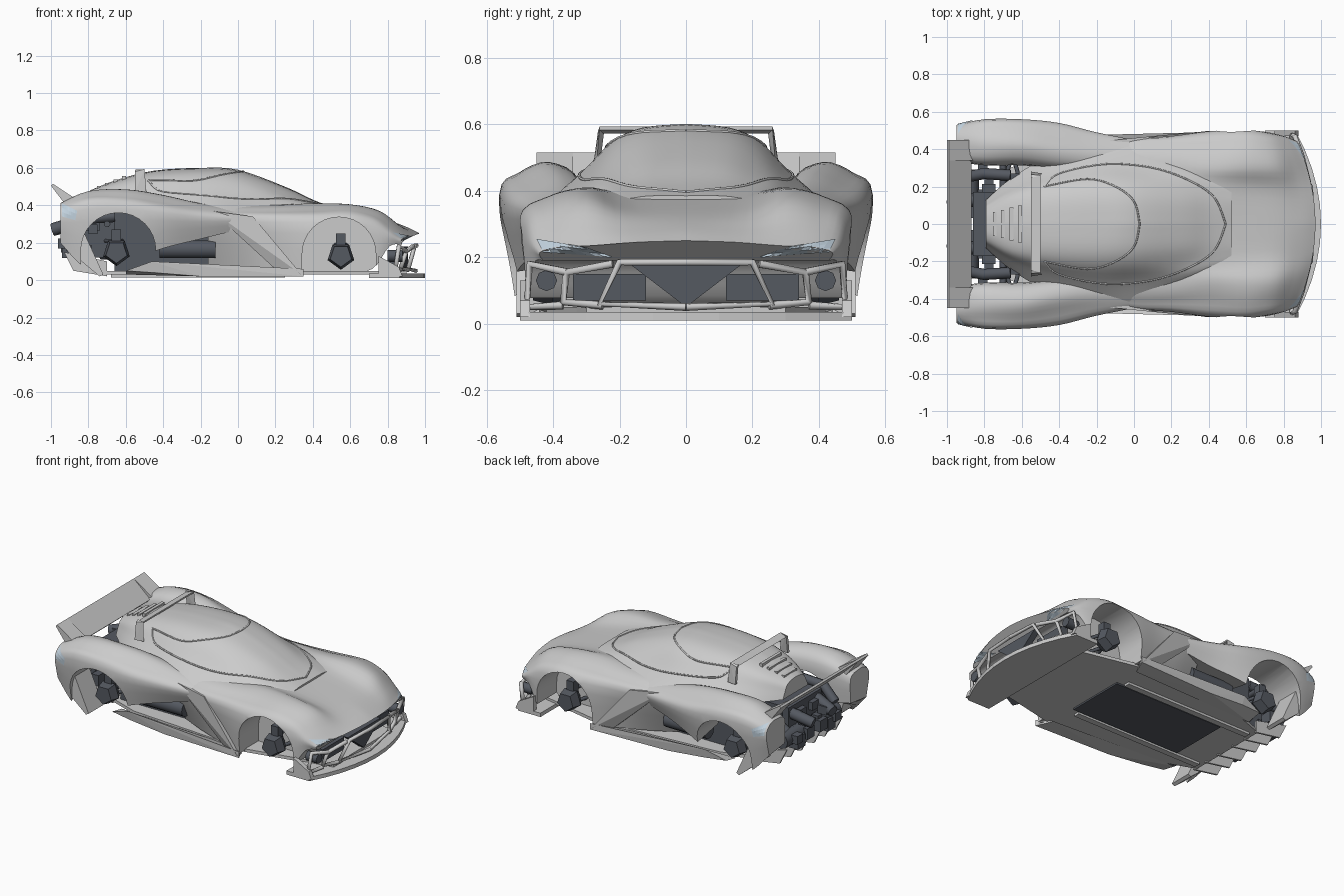
import bpy, bmesh, math, random
from mathutils import Vector
from mathutils.bvhtree import BVHTree

if "Cube" in bpy.data.objects:
    bpy.data.objects.remove(bpy.data.objects["Cube"])

random.seed(4)


def material(name, rgb):
    m = bpy.data.materials.new(name)
    m.diffuse_color = (*rgb, 1)
    m.use_nodes = True
    m.node_tree.nodes["Principled BSDF"].inputs["Base Color"].default_value = m.diffuse_color
    return m


DARK = material("dark_metal", (0.09, 0.10, 0.12))
GLASS = material("light_glass", (0.55, 0.66, 0.75))


def smooth(ob, angle=35):
    bpy.ops.object.select_all(action='DESELECT')
    ob.select_set(True)
    bpy.context.view_layer.objects.active = ob
    bpy.ops.object.shade_smooth_by_angle(angle=math.radians(angle))


def finish(name, bm, mat=None, mirror=False):
    bmesh.ops.recalc_face_normals(bm, faces=bm.faces)
    me = bpy.data.meshes.new(name)
    bm.to_mesh(me)
    bm.free()
    ob = bpy.data.objects.new(name, me)
    bpy.context.collection.objects.link(ob)
    if mat:
        me.materials.append(mat)
    if mirror:
        ob.modifiers.new("mirror", 'MIRROR').use_axis = (False, True, False)
    return ob


def spline(p, n):
    out = []
    for i in range(len(p) - 1):
        a, b, c, d = p[max(i - 1, 0)], p[i], p[i + 1], p[min(i + 2, len(p) - 1)]
        for k in range(n):
            t = k / n
            out.append(0.5 * (2 * b + (c - a) * t + (2 * a - 5 * b + 4 * c - d) * t * t
                              + (3 * b - a - 3 * c + d) * t ** 3))
    return out + [p[-1]]


def nose_bend(v):
    t = min(max((v.x - 0.6) / 0.35, 0), 1)
    return Vector((v.x - 0.5 * v.y ** 2 * t, v.y, v.z))


def loft(name, stations, symmetric=True, n=4, mat=None, mirror=False):
    """Closed skin through (x, [(y, z)...]) sections."""
    rows = [spline([Vector((x, y, z)) for y, z in pts], n) for x, pts in stations]
    cols = [spline(list(c), n) for c in zip(*rows)]
    rings = []
    for half in zip(*cols):
        ring = [nose_bend(v) for v in half]
        if symmetric:
            ring += [Vector((v.x, -v.y, v.z)) for v in reversed(ring[1:])]
        rings.append(ring)
    bm = bmesh.new()
    vs = [[bm.verts.new(v) for v in r] for r in rings]
    k = len(vs[0])
    for a, b in zip(vs, vs[1:]):
        for i in range(k):
            bm.faces.new((a[i], a[(i + 1) % k], b[(i + 1) % k], b[i]))
    bm.faces.new(vs[0])
    bm.faces.new(vs[-1])
    return finish(name, bm, mat, mirror)


def hull(name, pts, mat=None, mirror=True):
    bm = bmesh.new()
    for p in pts:
        bm.verts.new(p)
    bmesh.ops.convex_hull(bm, input=bm.verts)
    return finish(name, bm, mat, mirror)


def prism(name, prof, lo, hi, axis='y', mat=None, mirror=False):
    """Extrude a 2D outline along y (xz outline) or z (xy outline)."""
    put = (lambda a, b, h: (a, h, b)) if axis == 'y' else (lambda a, b, h: (a, b, h))
    bm = bmesh.new()
    f = bm.faces.new([bm.verts.new(put(a, b, lo)) for a, b in prof])
    ext = bmesh.ops.extrude_face_region(bm, geom=[f])["geom"]
    d = Vector(put(0, 0, hi - lo))
    bmesh.ops.translate(bm, vec=d, verts=[g for g in ext if isinstance(g, bmesh.types.BMVert)])
    return finish(name, bm, mat, mirror)


def box(name, x0, x1, y0, y1, z0, z1, mat=None, mirror=False):
    return prism(name, [(x0, z0), (x1, z0), (x1, z1), (x0, z1)], y0, y1, 'y', mat, mirror)


def tube(name, pts, r, mat=None, mirror=True, res=1):
    cu = bpy.data.curves.new(name, 'CURVE')
    cu.dimensions, cu.bevel_depth, cu.bevel_resolution, cu.use_fill_caps = '3D', r, res, True
    for s in ((1, -1) if mirror else (1,)):
        sp = cu.splines.new('POLY')
        sp.points.add(len(pts) - 1)
        for q, (x, y, z) in zip(sp.points, pts):
            q.co = (x, y * s, z, 1)
    if mat:
        cu.materials.append(mat)
    ob = bpy.data.objects.new(name, cu)
    bpy.context.collection.objects.link(ob)


def cut_arch(ob, cx, cz, r, y0, y1):
    prof = [(cx + r, -0.1)] + [(cx + r * math.cos(i * math.pi / 16), cz + r * math.sin(i * math.pi / 16))
                               for i in range(17)] + [(cx - r, -0.1)]
    cutter = prism("arch_cutter", prof, y0, y1)
    mod = ob.modifiers.new("arch", 'BOOLEAN')
    mod.operation, mod.solver, mod.object = 'DIFFERENCE', 'EXACT', cutter
    bpy.context.view_layer.objects.active = ob
    bpy.ops.object.modifier_move_to_index(modifier="arch", index=0)
    bpy.ops.object.modifier_apply(modifier="arch")
    bpy.data.objects.remove(cutter)


def tree(ob):
    return BVHTree.FromPolygons([v.co for v in ob.data.vertices], [p.vertices for p in ob.data.polygons])


def patch(name, bvh, corners, direction, mat):
    """Thin panel laid on a surface by ray casting a bilinear quad."""
    d = Vector(direction)
    a, b, c, e = (Vector(p) for p in corners)
    bm, g = bmesh.new(), {}
    for i in range(9):
        for j in range(4):
            u, w = i / 8, j / 3
            p = (a * (1 - u) + b * u) * (1 - w) + (e * (1 - u) + c * u) * w
            hit = bvh.ray_cast(p, d)[0]
            if hit:
                g[i, j] = bm.verts.new(hit - d * 0.005)
    for i in range(8):
        for j in range(3):
            q = [(i, j), (i + 1, j), (i + 1, j + 1), (i, j + 1)]
            if all(k in g for k in q):
                bm.faces.new([g[k] for k in q])
    return finish(name, bm, mat, True)


# front clip, hood, fenders and doors
body = loft("front_body", [
    (0.97, [(0, .25), (.15, .245), (.28, .235), (.38, .23), (.44, .215), (.43, .19)]),
    (0.90, [(0, .285), (.17, .28), (.30, .29), (.40, .28), (.465, .25), (.46, .18)]),
    (0.78, [(0, .325), (.18, .33), (.30, .37), (.41, .345), (.485, .29), (.485, .06)]),
    (0.60, [(0, .36), (.19, .365), (.30, .405), (.42, .38), (.505, .31), (.50, .05)]),
    (0.40, [(0, .39), (.20, .395), (.30, .41), (.41, .375), (.495, .31), (.485, .04)]),
    (0.20, [(0, .40), (.20, .40), (.33, .40), (.41, .37), (.47, .31), (.43, .05)]),
    (0.00, [(0, .40), (.20, .40), (.33, .40), (.41, .37), (.455, .31), (.37, .06)]),
    (-.16, [(0, .40), (.20, .40), (.32, .40), (.38, .37), (.42, .31), (.31, .07)])])
for s in (1, -1):
    cut_arch(body, 0.54, 0.14, 0.197, *sorted((0.28 * s, 0.7 * s)))
smooth(body)

# teardrop canopy and tail
cabin = loft("canopy", [
    (.52, [(0, .385), (.10, .385), (.15, .38), (.20, .37), (.22, .35)]),
    (.40, [(0, .43), (.10, .425), (.18, .412), (.24, .395), (.28, .35)]),
    (.25, [(0, .50), (.12, .49), (.21, .455), (.28, .42), (.34, .36)]),
    (.00, [(0, .59), (.13, .575), (.22, .53), (.31, .44), (.42, .36)]),
    (-.20, [(0, .60), (.13, .59), (.22, .55), (.31, .46), (.42, .36)]),
    (-.45, [(0, .585), (.12, .575), (.20, .54), (.27, .46), (.36, .37)]),
    (-.65, [(0, .535), (.10, .525), (.16, .50), (.20, .44), (.25, .37)]),
    (-.79, [(0, .48), (.05, .475), (.09, .455), (.11, .42), (.13, .38)])])
smooth(cabin)
roof = tree(cabin)
for name, line in (("windscreen_seam", [(.49, 0), (.43, .14), (.3, .23), (.1, .3), (-.15, .32), (-.4, .27), (-.48, .2)]),
                   ("roof_seam", [(.03, 0), (0, .12), (-.1, .2), (-.25, .24), (-.48, .2)])):
    pts = [p.to_3d() for p in spline([Vector(p) for p in line], 5)]
    hits = [roof.ray_cast(Vector((p.x, p.y, 1)), Vector((0, 0, -1)))[0] for p in pts]
    tube(name, [h for h in hits if h], 0.005)

# rear fenders tapering forward into the doors
fender = loft("rear_fender", [
    (-.95, [(.34, .22), (.34, .38), (.42, .41), (.49, .40), (.53, .34), (.50, .20)]),
    (-.80, [(.32, .20), (.32, .42), (.41, .475), (.50, .45), (.56, .38), (.52, .06)]),
    (-.60, [(.32, .20), (.32, .42), (.41, .485), (.50, .45), (.56, .38), (.535, .10)]),
    (-.40, [(.30, .20), (.30, .40), (.38, .455), (.47, .42), (.54, .36), (.50, .17)]),
    (-.20, [(.30, .24), (.30, .38), (.36, .41), (.43, .39), (.49, .34), (.45, .22)]),
    (.05, [(.30, .30), (.30, .35), (.34, .37), (.40, .36), (.44, .33), (.42, .28)])],
    symmetric=False, mirror=True)
cut_arch(fender, -.64, .16, .2, .2, .7)
smooth(fender)

# lights
patch("headlight", tree(body), [(1.2, .22, .20), (1.2, .43, .215), (1.2, .45, .255), (1.2, .30, .23)], (-1, 0, 0), GLASS)
patch("tail_light", tree(fender), [(-.94, 1, .34), (-.87, 1, .32), (-.86, 1, .37), (-.94, 1, .41)], (0, -1, 0), GLASS)
tube("fog_lamp", [(.80, .42, .13), (.88, .42, .13)], .032, DARK, res=2)

# door blades and side tanks
hull("door_blade", [(x, y - d, z) for d in (0, .05) for x, y, z in
                    ((-.14, .445, .37), (.08, .468, .34), (.22, .45, .04), (.34, .492, .03))])
tube("side_tank", [(-.42, .36, .165), (-.12, .36, .165)], .05, DARK, res=3)
box("centre_tub", -.66, -.12, -.27, .27, .05, .38, DARK)

# front bumper frame, mouth and splitter
arc = [(1.0 - .55 * y * y, y) for y in [i * .1 - .5 for i in range(11)]]
prism("splitter", arc + [(.70, .5), (.70, -.5)], .01, .035, 'z')
hull("splitter_end", [(x, y, z) for y in (.47, .50) for x, z in ((.75, .02), (.88, .02), (.86, .07), (.75, .13))])
tube("mouth_frame", [(.955, 0, .185), (.945, .2, .185), (.91, .26, .06), (.95, 0, .05)], .012)
tube("bumper_frame", [(.935, .22, .18), (.90, .36, .155), (.87, .37, .065), (.91, .25, .055)], .013)
tube("bumper_corner", [(.90, .36, .155), (.86, .47, .18), (.84, .48, .05), (.87, .37, .055)], .013)
hull("mouth_wedge", [(x, y, z) for x in (.87, .91) for y, z in ((-.17, .18), (.17, .18), (0, .05))], DARK, False)
box("front_cooler", .80, .85, .12, .34, .07, .15, DARK, True)

# floor, sills and diffuser
prism("floor", [(.9, .3), (.74, .33), (.33, .42), (-.5, .36), (-.72, .28),
                (-.72, -.28), (-.5, -.36), (.33, -.42), (.74, -.33), (.9, -.3)], .03, .05, 'z')
box("floor_centre", -.5, .3, -.2, .2, .02, .031, DARK)
box("floor_rail", -.68, .25, .21, .25, .015, .04, None, True)
hull("sill", [(.35, .49, .02), (.35, .49, .06), (.3, .38, .02), (-.2, .47, .02), (-.45, .46, .04), (-.46, .47, .10),
              (-.6, .44, .05), (-.6, .34, .03), (0, .45, .06)])
hull("rear_corner", [(x, y, z) for y in (.36, .51) for x, z in ((-.86, .12), (-.74, .02), (-.72, .03), (-.83, .27), (-.90, .25))])
for y in (.06, .17, .28):
    prism("diffuser_fin", [(-.70, .02), (-.88, .05), (-.93, .15), (-.70, .10)], y, y + .012, mirror=True)

# rear wing, its end fins and the roof wing
prism("rear_wing", [(-1.0, .505), (-.99, .515), (-.87, .41), (-.885, .395)], -.43, .43)
prism("wing_end", [(-1.0, .505), (-.99, .515), (-.80, .39), (-.80, .36), (-.92, .40)], .34, .45, mirror=True)
hull("roof_wing_blade", [(x, y, z) for y in (-.26, .26) for x, z in ((-.55, .58), (-.50, .593), (-.50, .583), (-.54, .573))], None, False)
hull("roof_wing_post", [(x, y, z) for x, y, z in ((-.55, .245, .59), (-.50, .26, .593), (-.55, .28, .47), (-.49, .27, .47),
                                                 (-.55, .265, .58), (-.55, .26, .47))])
for i in range(4):
    x = -.60 - i * .045
    z = .556 - i * .018
    box("tail_louvre", x - .02, x, -.10 + i * .012, .10 - i * .012, z - .03, z)

# wheel hubs, uprights and suspension arms
for name, x, z in (("front", .55, .13), ("rear", -.65, .15)):
    hull(name + "_hub", [(x + r * math.sin(i * math.tau / 5 + math.pi), y, z + r * math.cos(i * math.tau / 5 + math.pi))
                         for y, r in ((.36, .05), (.40, .075), (.46, .06)) for i in range(5)], DARK)
    box(name + "_upright", x - .025, x + .025, .36, .41, z, z + .12, DARK, True)
    for dx in (-.08, .08):
        for dz in (-.03, .06):
            tube(name + "_arm", [(x, .38, z + dz), (x + dx, .08, z + dz)], .011, DARK)

# engine bay machinery
box("engine_block", -.86, -.62, -.17, .17, .12, .36, DARK)
tube("rear_cross_bar", [(-.70, -.36, .30), (-.70, .36, .30)], .018, DARK, False)
tube("exhaust", [(-.75, .10, .30), (-.86, .13, .31), (-.99, .10, .27)], .035, DARK, res=2)
tube("rear_canister", [(-.88, .08, .19), (-.88, .28, .19)], .05, DARK, res=2)
tube("intake_pipe", [(-.66, .26, .34), (-.80, .27, .33), (-.90, .25, .25)], .03, DARK, res=2)
for i in range(14):
    x, y, z = random.uniform(-.94, -.76), random.uniform(.04, .29), random.uniform(.15, .31)
    a, b, c = (random.uniform(.02, .04) for _ in range(3))
    box("engine_part", x - a, x + a, y - b, y + b, z - c, z + c, DARK, True)
